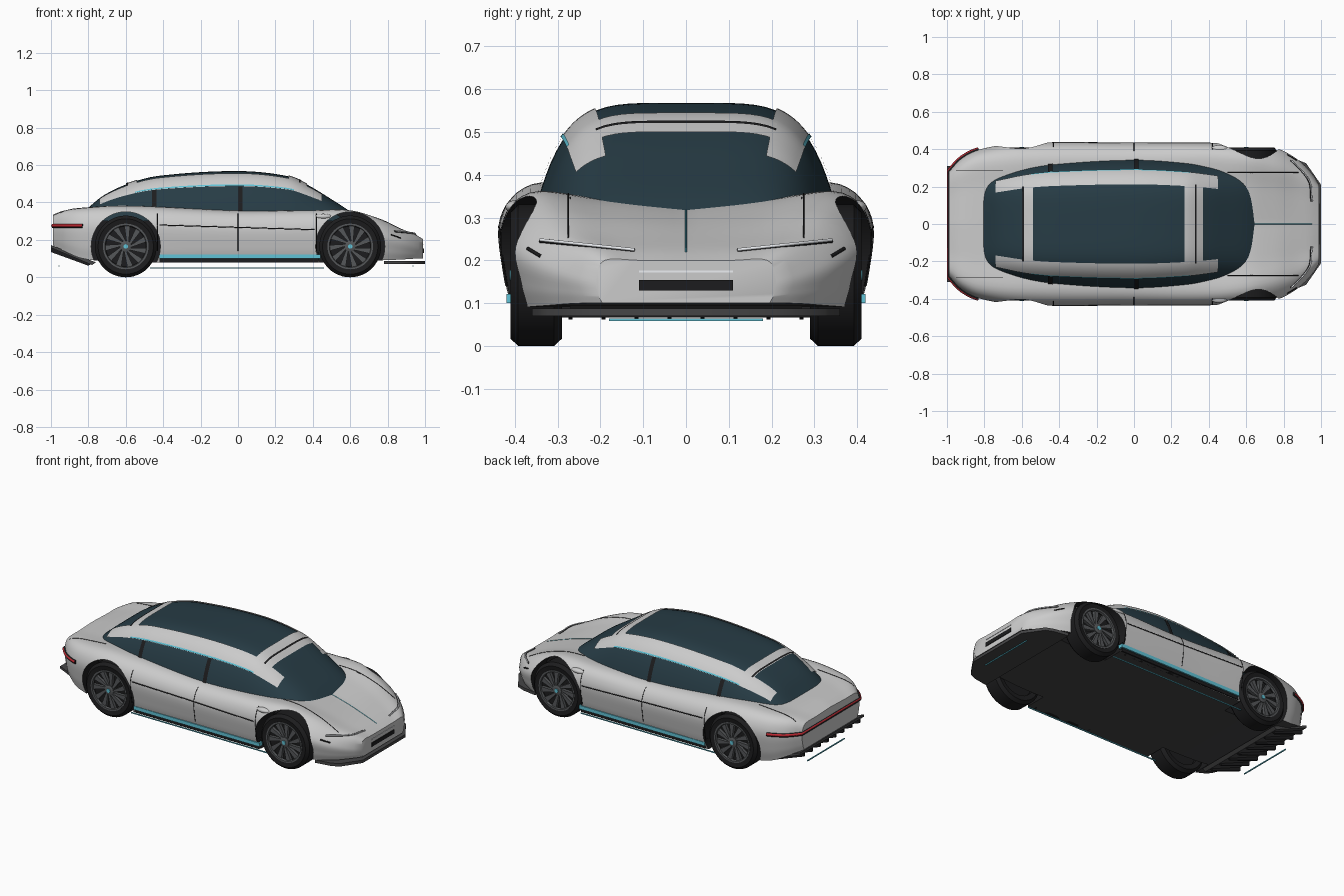
import bpy, bmesh
from math import sin, cos, pi
from mathutils import Vector
from mathutils.bvhtree import BVHTree

if "Cube" in bpy.data.objects:
    bpy.data.objects.remove(bpy.data.objects["Cube"])


def mat(name, r, g, b):
    m = bpy.data.materials.new(name)
    m.diffuse_color = (r, g, b, 1)
    m.use_nodes = True
    m.node_tree.nodes["Principled BSDF"].inputs["Base Color"].default_value = m.diffuse_color
    return m


SILVER = mat("silver", .56, .56, .59)
GLASS = mat("glass", .02, .045, .06)
BLACK = mat("black", .012, .012, .013)
BELLY = mat("belly", .06, .06, .062)
RIM = mat("rim", .09, .095, .1)
CYAN = mat("cyan", .12, .55, .68)
RED = mat("red", .5, .02, .03)
WHITE = mat("white", .85, .87, .9)


def mesh(name, verts, faces, *mats, angle=35, ids=None):
    me = bpy.data.meshes.new(name)
    me.from_pydata([tuple(v) for v in verts], [], faces)
    for m in mats:
        me.materials.append(m)
    if ids:
        me.polygons.foreach_set("material_index", ids)
    bm = bmesh.new()
    bm.from_mesh(me)
    bmesh.ops.recalc_face_normals(bm, faces=bm.faces)
    bm.to_mesh(me)
    bm.free()
    ob = bpy.data.objects.new(name, me)
    bpy.context.collection.objects.link(ob)
    smooth(ob, angle)
    return ob


def smooth(ob, angle=35):
    bpy.ops.object.select_all(action='DESELECT')
    bpy.context.view_layer.objects.active = ob
    ob.select_set(True)
    bpy.ops.object.shade_smooth_by_angle(angle=angle * pi / 180)


def extrude(name, pts, lo, hi, axis, m):
    """Prism from a 2D outline: axis 'y' takes (x, z), axis 'z' takes (x, y)."""
    n = len(pts)
    v = [(a, h, b) if axis == 'y' else (a, b, h) for h in (lo, hi) for a, b in pts]
    f = [(i, (i + 1) % n, n + (i + 1) % n, n + i) for i in range(n)]
    return mesh(name, v, f + [tuple(range(n)), tuple(range(n, 2 * n))], m)


def box(name, x0, x1, y0, y1, z0, z1, m):
    return extrude(name, [(x0, y0), (x1, y0), (x1, y1), (x0, y1)], z0, z1, 'z', m)


def tube(name, pts, r, m):
    cu = bpy.data.curves.new(name, 'CURVE')
    cu.dimensions, cu.bevel_depth, cu.bevel_resolution = '3D', r, 1
    cu.use_fill_caps = True
    sp = cu.splines.new('POLY')
    sp.points.add(len(pts) - 1)
    for p, q in zip(sp.points, pts):
        p.co = (*q, 1)
    cu.materials.append(m)
    bpy.context.collection.objects.link(bpy.data.objects.new(name, cu))


def lathe(name, prof, c, m, closed=True, n=48):
    """Spin (radius, y) profile around the y axis through c."""
    k = len(prof)
    v = [(c[0] + r * cos(2 * pi * i / n), c[1] + y, c[2] + r * sin(2 * pi * i / n))
         for i in range(n) for r, y in prof]
    f = [(i * k + j, i * k + (j + 1) % k, (i + 1) % n * k + (j + 1) % k, (i + 1) % n * k + j)
         for i in range(n) for j in range(k if closed else k - 1)]
    if not closed:
        f += [tuple(i * k for i in range(n)), tuple(i * k + k - 1 for i in range(n))]
    return mesh(name, v, f, m)


def interp(keys, x):
    """Smooth Hermite interpolation of rows (x, values...)."""
    x = min(max(x, keys[0][0]), keys[-1][0])
    i = max(j for j in range(len(keys) - 1) if keys[j][0] <= x)
    a, b = keys[i], keys[i + 1]
    p, q = keys[max(i - 1, 0)], keys[min(i + 2, len(keys) - 1)]
    h = b[0] - a[0]
    t = (x - a[0]) / h
    out = []
    for c in range(1, len(a)):
        m0 = (b[c] - p[c]) / (b[0] - p[0]) * h
        m1 = (q[c] - a[c]) / (q[0] - a[0]) * h
        out.append((2*t**3 - 3*t*t + 1) * a[c] + (t**3 - 2*t*t + t) * m0
                   + (3*t*t - 2*t**3) * b[c] + (t**3 - t*t) * m1)
    return out


def span(a, b, n):
    return [a + (b - a) * i / n for i in range(n + 1)]


# Body stations: x, half width, shoulder y, centre z, shoulder z, widest z, bottom z
BODY = [(-.99, .28, .25, .335, .325, .27, .17), (-.93, .345, .30, .357, .35, .28, .14),
        (-.83, .395, .34, .367, .365, .29, .10), (-.6, .43, .36, .37, .378, .30, .08),
        (0, .43, .365, .345, .352, .28, .08), (.4, .43, .37, .335, .355, .28, .08),
        (.6, .425, .355, .325, .355, .27, .08), (.75, .405, .32, .29, .312, .24, .09),
        (.87, .345, .28, .25, .257, .20, .095), (.95, .27, .23, .22, .224, .17, .1),
        (.99, .21, .19, .2, .2, .155, .1)]


def section(x):
    w, ws, zc, zs, zm, zb = interp(BODY, x)
    k = [(0, 0, zc), (1, ws * .55, zc + (zs - zc) * .5), (2, ws, zs), (3, w, zm),
         (4, w * .98, zb + (zm - zb) * .4), (5, w * .93, zb)]
    half = [interp(k, t) for t in span(0, 5, 30)]
    return [(x, y, z) for y, z in half] + [(x, -y, z) for y, z in half[:0:-1]]


rings = [section(x) for x in span(-.99, .99, 80)]
n = len(rings[0])
bv = [v for r in rings for v in r]
bf = [(i * n + j, i * n + (j + 1) % n, (i + 1) * n + (j + 1) % n, (i + 1) * n + j)
      for i in range(80) for j in range(n)]
bf += [tuple(range(n)), tuple(range(80 * n, 81 * n))]
body = mesh("body", bv, bf, SILVER, BELLY, BLACK, ids=[int(i % n == 30 and i < 80 * n) for i in range(len(bf))])
tree = BVHTree.FromPolygons([Vector(v) for v in bv], bf)


def project(pts, view, s=1):
    """Drop 2D points onto the body: side (x, z), top (x, y) or front (y, z)."""
    out = []
    for a, b in pts:
        o, d = {'side': ((a, s, b), (0, -s, 0)), 'top': ((a, b, 1), (0, 0, -1)),
                'front': ((2, a, b), (-1, 0, 0))}[view]
        hit = tree.ray_cast(Vector(o), Vector(d))[0]
        if hit:
            out.append(hit)
    return out


# Wheel arches cut out of the body
for x in (-.6, .6):
    for s in (-1, 1):
        cut = lathe("arch_cutter", [(.185, -.16), (.185, .16)], (x, s * .43, .165), SILVER, closed=False)
        cut.data.materials.append(BELLY)
        cut.data.materials.append(BLACK)
        for p in cut.data.polygons:
            p.material_index = 2
        mod = body.modifiers.new("arch", 'BOOLEAN')
        mod.operation, mod.solver, mod.object = 'DIFFERENCE', 'EXACT', cut
        bpy.context.view_layer.objects.active = body
        bpy.ops.object.modifier_apply(modifier=mod.name)
        bpy.data.objects.remove(cut)
smooth(body)

# Cabin: x, roof height, base half width
CABIN = [(-.82, .355, .26), (-.72, .437, .285), (-.58, .503, .32), (-.42, .543, .34), (0, .568, .355),
         (.27, .54, .34), (.38, .49, .325), (.5, .417, .30), (.6, .352, .26), (.66, .305, .2)]


def patch(name, xs, fs, off, m):
    """Panel on the cabin surface; f is the fraction of the half width."""
    v = []
    for x in xs:
        h, w = interp(CABIN, x)
        for f in fs:
            v.append((x, f * (w + off), .3 + (h - .3) * max(0, 1 - abs(f) ** 5) ** .9 + off))
    k = len(fs)
    q = [(i * k + j, i * k + j + 1, (i + 1) * k + j + 1, (i + 1) * k + j)
         for i in range(len(xs) - 1) for j in range(k - 1)]
    return mesh(name, v, q, m)


patch("cabin_glass", span(-.82, .66, 60), [sin(t) for t in span(-pi / 2, pi / 2, 40)], 0, GLASS)
cross = span(-.62, .62, 20)
patch("roof_front_bar", span(.27, .37, 8), cross, .005, SILVER)
patch("roof_rear_bar", span(-.6, -.54, 6), cross, .005, SILVER)
patch("front_bar_seam", span(.325, .335, 2), cross, .007, BLACK)
patch("rear_bar_seam", span(-.598, -.588, 2), cross, .007, BLACK)
for s in (-1, 1):
    patch("roof_rail", span(-.74, .45, 50), [s * f for f in span(.59, .81, 8)], .005, SILVER)
    patch("roof_light_line", span(-.55, .3, 40), [s * f for f in (.795, .81)], .007, CYAN)
    for x in (.0, -.46):
        patch("window_pillar", [x, x + .025], [s * f for f in span(.81, .985, 8)], .004, BLACK)

# Wheels
for x in (-.6, .6):
    for s in (-1, 1):
        c = (x, s * .35, .165)
        lathe("tire", [(.118, -.055), (.148, -.06), (.165, -.042), (.165, .042), (.148, .06), (.118, .055)], c, BLACK)
        lathe("rim_ring", [(.108, s * .045), (.112, s * .058), (.122, s * .058), (.122, s * .03)], c, RIM)
        lathe("rim_back", [(.12, -.03), (.12, .03)], c, BLACK, closed=False)
        lathe("hub", [(.03, s * .03), (.03, s * .054), (.02, s * .058)], c, RIM, closed=False)
        lathe("hub_light", [(.012, s * .05), (.012, s * .062)], c, CYAN, closed=False, n=16)
        v, f = [], []
        for i in range(11):
            a = 2 * pi * i / 11
            for y in (.032, .05):
                for r, da in ((.025, -.25), (.025, .25), (.112, .5), (.112, .22)):
                    v.append((x + r * cos(a + da), s * (.35 + y), .165 + r * sin(a + da)))
            b = i * 8
            f += [(b, b+1, b+2, b+3), (b+4, b+5, b+6, b+7)]
            f += [(b + j, b + (j+1) % 4, b + 4 + (j+1) % 4, b + 4 + j) for j in range(4)]
        mesh("spokes", v, f, RIM)

# Splitter, diffuser and fins
half = [(.78, .36), (.87, .345), (.92, .325), (1, .21)]
extrude("splitter", half + [(x, -y) for x, y in half[::-1]], .07, .088, 'z', BELLY)
extrude("diffuser", [(-1, .172), (-1, .158), (-.78, .066), (-.76, .08)], -.31, .31, 'y', BELLY)
for y in span(-.27, .27, 7):
    extrude("diffuser_fin", [(-1, .165), (-1, .135), (-.8, .062), (-.78, .075)], y - .005, y + .005, 'y', BLACK)

# Sills, underglow, mirrors and side seams
for s in (-1, 1):
    box("sill", -.42, .43, s * .38, s * .41, .08, .135, BLACK)
    box("sill_light", -.42, .44, s * .39, s * .419, .1, .122, CYAN)
    box("side_underglow", -.47, .46, s * .367, s * .373, .047, .053, CYAN)
    bpy.ops.mesh.primitive_uv_sphere_add(segments=24, ring_count=12, location=(.455, s * .40, .325))
    mirror = bpy.context.object
    mirror.name, mirror.scale = "side_mirror", (.045, .022, .015)
    mirror.data.materials.append(SILVER)
    smooth(mirror)
    for x in (-.43, 0, .42):
        tube("door_seam", project([(x, z) for z in span(.14, .34, 14)], 'side', s), .002, BLACK)
    tube("side_crease", project([(x, .267 - .03 * x) for x in span(-.42, .41, 20)], 'side', s), .003, BLACK)
    tube("hood_seam", project([(x, s * .275) for x in span(.5, .88, 20)], 'top'), .002, BLACK)
    tube("deck_seam", project([(x, s * .285) for x in span(-.95, -.7, 12)], 'top'), .002, BLACK)
    lamp = [(s * y, .222 + .023 * (y - .12) / .22) for y in span(.12, .34, 16)]
    tube("headlight_trim", project(lamp, 'front'), .005, BLACK)
    tube("headlight", [p + Vector((.004, 0, .003)) for p in project(lamp, 'front')], .004, WHITE)
    tube("corner_slit", project([(s * y, .21 + (y - .34) * .6) for y in span(.34, .37, 4)], 'front'), .004, BLACK)
for x in (-.957, .935):
    box("end_underglow", x - .003, x + .003, -.18, .18, .058, .064, CYAN)

# Hood light line and grille
tube("hood_light_line", project([(x, 0) for x in span(.63, .95, 16)], 'top'), .002, CYAN)
box("grille", .97, .994, -.11, .11, .13, .154, BLACK)
box("grille_trim", .97, .993, -.11, .11, .172, .176, WHITE)

# Tail light wrapping around the rear
side = [p for p in project([(x, .275) for x in span(-.83, -.988, 16)], 'side')]
wrap = side + [Vector((p.x, -p.y, p.z)) for p in side[::-1]]
tube("tail_trim", wrap, .012, BLACK)
tube("tail_light", [p + Vector((-.003, .005 * (1 if p.y > 0 else -1), .002)) for p in wrap], .008, RED)
